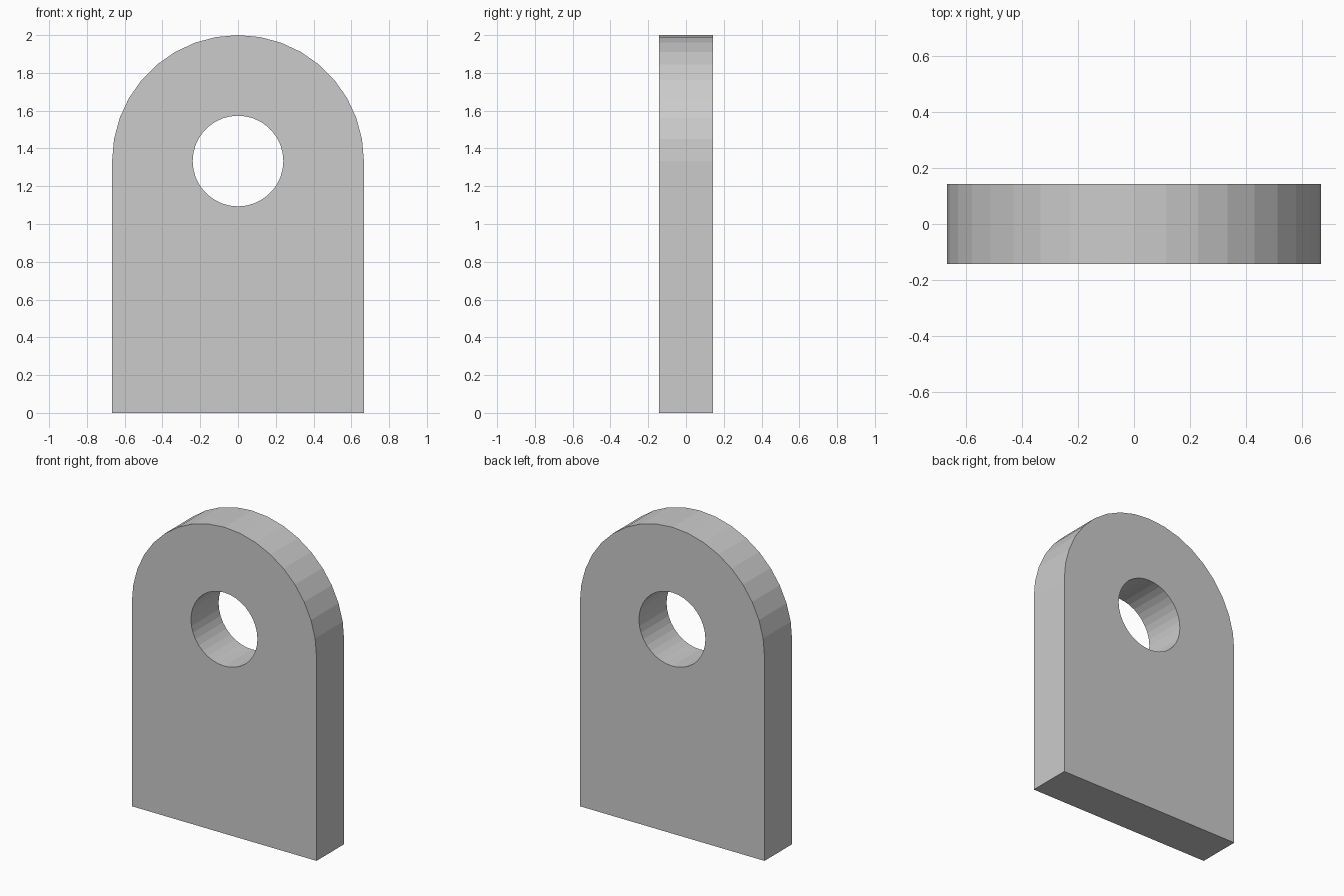
import bpy, bmesh
from math import sin, cos, radians

if "Cube" in bpy.data.objects:
    bpy.data.objects.remove(bpy.data.objects["Cube"])

R = 2 / 3          # half width and top arc radius
CENTRE_Z = 4 / 3   # shared centre of arc and hole
HOLE_R = 0.24
DEPTH = 0.285
STEP = 10          # degrees per facet


def arc(radius, start, stop):
    return [(radius * cos(radians(a)), CENTRE_Z + radius * sin(radians(a)))
            for a in range(start, stop, STEP)]


def add_loop(bm, points):
    verts = [bm.verts.new((x, -DEPTH / 2, z)) for x, z in points]
    return [bm.edges.new((v, verts[(i + 1) % len(verts)]))
            for i, v in enumerate(verts)]


bm = bmesh.new()

# Round-topped outline and pin hole
edges = add_loop(bm, [(-R, 0), (R, 0)] + arc(R, 0, 181))
edges += add_loop(bm, arc(HOLE_R, 0, 360))

# Front face, then thickness
bmesh.ops.triangle_fill(bm, edges=edges, use_beauty=True, use_dissolve=False)
result = bmesh.ops.extrude_face_region(bm, geom=bm.faces[:], use_keep_orig=True)
new_verts = [g for g in result["geom"] if isinstance(g, bmesh.types.BMVert)]
bmesh.ops.translate(bm, verts=new_verts, vec=(0, DEPTH, 0))
bmesh.ops.recalc_face_normals(bm, faces=bm.faces[:])

mesh = bpy.data.meshes.new("lug_plate")
bm.to_mesh(mesh)
bm.free()
bpy.context.collection.objects.link(bpy.data.objects.new("lug_plate", mesh))
